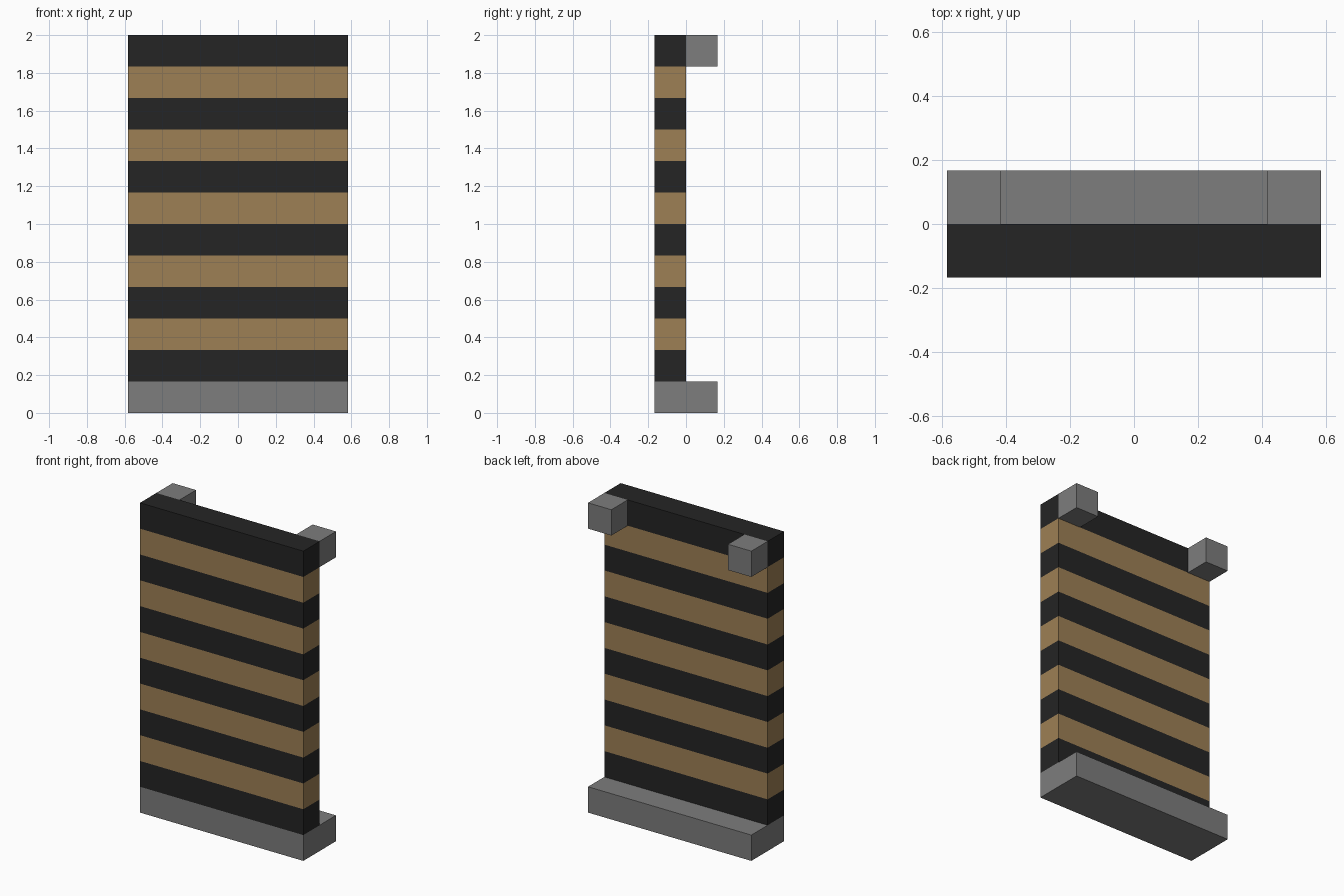
import bpy
import bmesh
from mathutils import Vector

cube = bpy.data.objects.get("Cube")
if cube:
    bpy.data.objects.remove(cube, do_unlink=True)

U = 1 / 6                 # block size
WIDTH = 7 * U
HEIGHT = 12 * U


def material(name, rgb):
    mat = bpy.data.materials.new(name)
    mat.use_nodes = True
    mat.diffuse_color = (*rgb, 1)
    mat.node_tree.nodes["Principled BSDF"].inputs["Base Color"].default_value = (*rgb, 1)
    return mat


black = material("black", (0.018, 0.018, 0.018))
tan = material("tan", (0.34, 0.215, 0.09))
grey = material("grey", (0.205, 0.205, 0.205))


def box(name, low, high, mats, cuts=()):
    """Box between two corners, sliced at the given heights."""
    low, high = Vector(low), Vector(high)
    bm = bmesh.new()
    bmesh.ops.create_cube(bm, size=1)
    bmesh.ops.scale(bm, vec=high - low, verts=bm.verts)
    bmesh.ops.translate(bm, vec=(low + high) / 2, verts=bm.verts)
    for z in cuts:
        bmesh.ops.bisect_plane(bm, geom=bm.verts[:] + bm.edges[:] + bm.faces[:],
                               plane_co=(0, 0, z), plane_no=(0, 0, 1))
    mesh = bpy.data.meshes.new(name)
    bm.to_mesh(mesh)
    bm.free()
    for mat in mats:
        mesh.materials.append(mat)
    obj = bpy.data.objects.new(name, mesh)
    bpy.context.collection.objects.link(obj)
    return obj


# Base slab
box("base", (-WIDTH / 2, -U, 0), (WIDTH / 2, U, U), [grey])

# Striped panel: bands alternate with height, black at both ends
panel = box("striped_panel", (-WIDTH / 2, -U, U), (WIDTH / 2, 0, HEIGHT),
            [black, tan], [i * U for i in range(2, 12)])
for face in panel.data.polygons:
    band = int((face.center.z - U) / U + 0.01)
    level = abs(face.normal.z) > 0.5
    face.material_index = 0 if level else band % 2

# Top rear brackets
for side, label in ((1, "left"), (-1, "right")):
    centre = side * (WIDTH - U) / 2
    box(label + "_bracket", (centre - U / 2, 0, HEIGHT - U),
        (centre + U / 2, U, HEIGHT), [grey])
